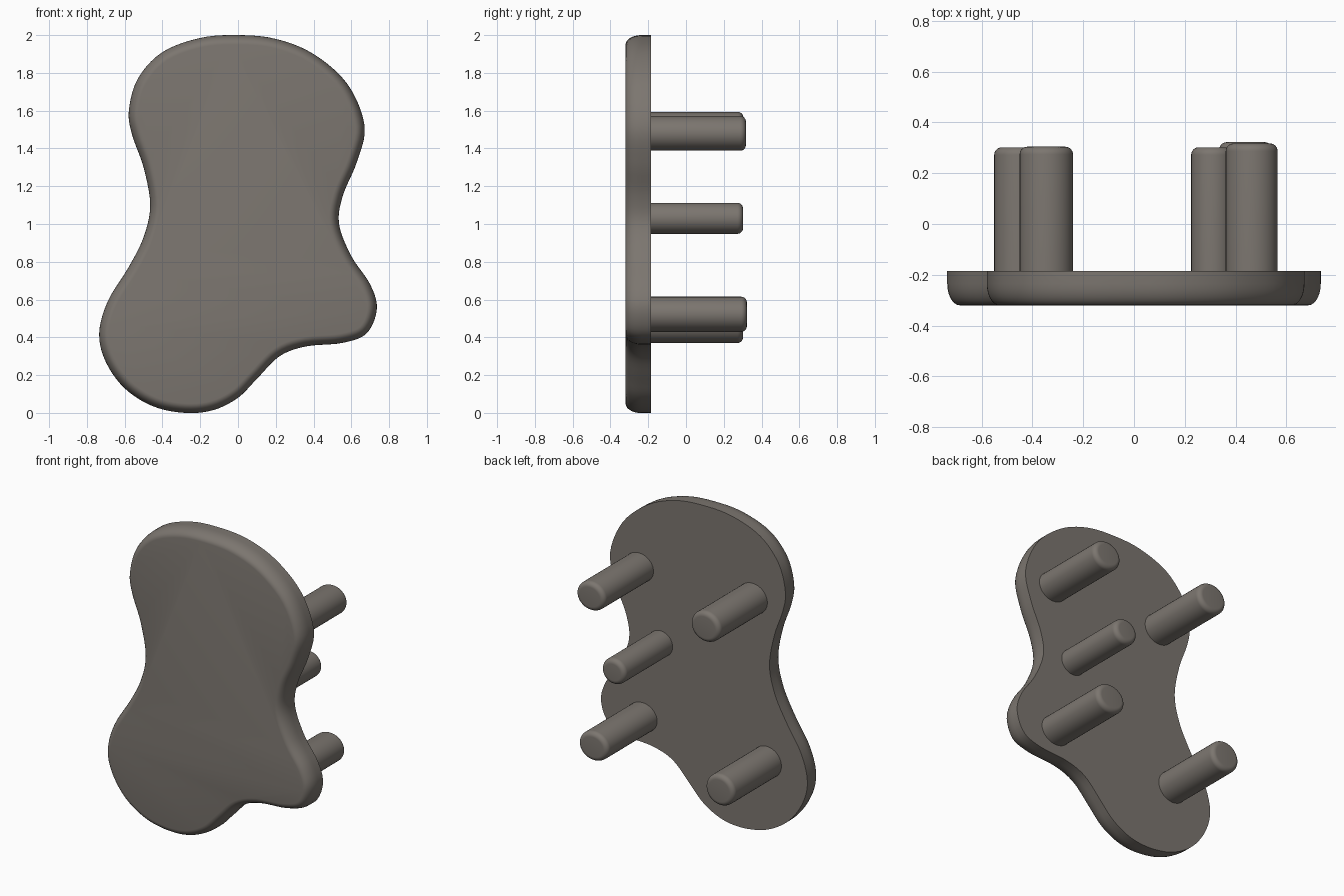
import bpy
import bmesh
from math import cos, sin, pi, radians
from mathutils import Vector

default = bpy.data.objects.get("Cube")
if default:
    bpy.data.objects.remove(default, do_unlink=True)

BACK, FRONT = -0.185, -0.32

# One flat warm grey for the whole piece
grey = bpy.data.materials.new("warm_grey")
grey.use_nodes = True
colour = (0.2, 0.18, 0.16, 1)
grey.diffuse_color = colour
grey.node_tree.nodes["Principled BSDF"].inputs["Base Color"].default_value = colour


def smooth_loop(points, steps):
    """Closed Catmull-Rom curve through the points."""
    out = []
    n = len(points)
    for i in range(n):
        a, b, c, d = (Vector(points[(i + k - 1) % n]) for k in range(4))
        for s in range(steps):
            t = s / steps
            out.append(0.5 * (2 * b + (c - a) * t + (2 * a - 5 * b + 4 * c - d) * t ** 2
                              + (3 * b - a - 3 * c + d) * t ** 3))
    return out


def inset_loop(loop, amount):
    """Move each point inwards along the normal of a clockwise loop."""
    out = []
    for i, p in enumerate(loop):
        tangent = (loop[(i + 1) % len(loop)] - loop[i - 1]).normalized()
        out.append(p + Vector((tangent.y, -tangent.x)) * amount)
    return out


def loft(name, outline, profile):
    """Stack inset copies of an x-z outline along y and cap both ends."""
    bm = bmesh.new()
    rings = []
    for y, inset in profile:
        rings.append([bm.verts.new((p.x, y, p.y)) for p in inset_loop(outline, inset)])
    for low, high in zip(rings, rings[1:]):
        for i in range(len(low)):
            bm.faces.new((low[i - 1], low[i], high[i], high[i - 1]))
    bm.faces.new(rings[0])
    bm.faces.new(rings[-1])
    bmesh.ops.recalc_face_normals(bm, faces=bm.faces)
    mesh = bpy.data.meshes.new(name)
    bm.to_mesh(mesh)
    bm.free()
    mesh.materials.append(grey)
    obj = bpy.data.objects.new(name, mesh)
    bpy.context.collection.objects.link(obj)
    bpy.ops.object.select_all(action="DESELECT")
    obj.select_set(True)
    bpy.context.view_layer.objects.active = obj
    bpy.ops.object.shade_smooth_by_angle(angle=radians(40))
    return obj


def rounded_end(start, end, depth, inset, steps=7):
    """Profile running straight from start, then rounding over at end."""
    way = 1 if end > start else -1
    arc = [(end - way * depth * (1 - sin(a)), inset * (1 - cos(a)))
           for a in (k / steps * pi / 2 for k in range(steps + 1))]
    return [(start, 0)] + arc


# Freeform top, sharp at the back and rounded over at the front
outline = [
    (0, 2), (.2, 1.98), (.4, 1.9), (.58, 1.74), (.67, 1.52), (.63, 1.33),
    (.555, 1.15), (.535, 1), (.6, .83), (.7, .68), (.735, .55), (.68, .42),
    (.55, .37), (.36, .352), (.22, .3), (.1, .18), (0, .08), (-.13, .015),
    (-.28, 0), (-.45, .035), (-.6, .13), (-.7, .27), (-.735, .42), (-.69, .59),
    (-.58, .77), (-.5, .93), (-.465, 1.1), (-.5, 1.3), (-.56, 1.47),
    (-.578, 1.6), (-.53, 1.77), (-.4, 1.91), (-.2, 1.985),
]
loft("table_top", smooth_loop(outline, 5), rounded_end(BACK, FRONT, .085, .05))

# Five round legs: x, z, half width, half height, end
legs = {
    "upper_left_leg": (.463, 1.48, .102, .092, .317),
    "middle_left_leg": (.31, 1.03, .085, .082, .302),
    "lower_left_leg": (.44, .522, .105, .093, .322),
    "upper_right_leg": (-.345, 1.495, .105, .098, .304),
    "lower_right_leg": (-.447, .47, .103, .1, .302),
}
SIDES = 40
for name, (x, z, rx, rz, end) in legs.items():
    circle = [Vector((x + rx * sin(a), z + rz * cos(a)))
              for a in (2 * pi * i / SIDES for i in range(SIDES))]
    loft(name, circle, rounded_end(BACK - .03, end, .03, .03))
